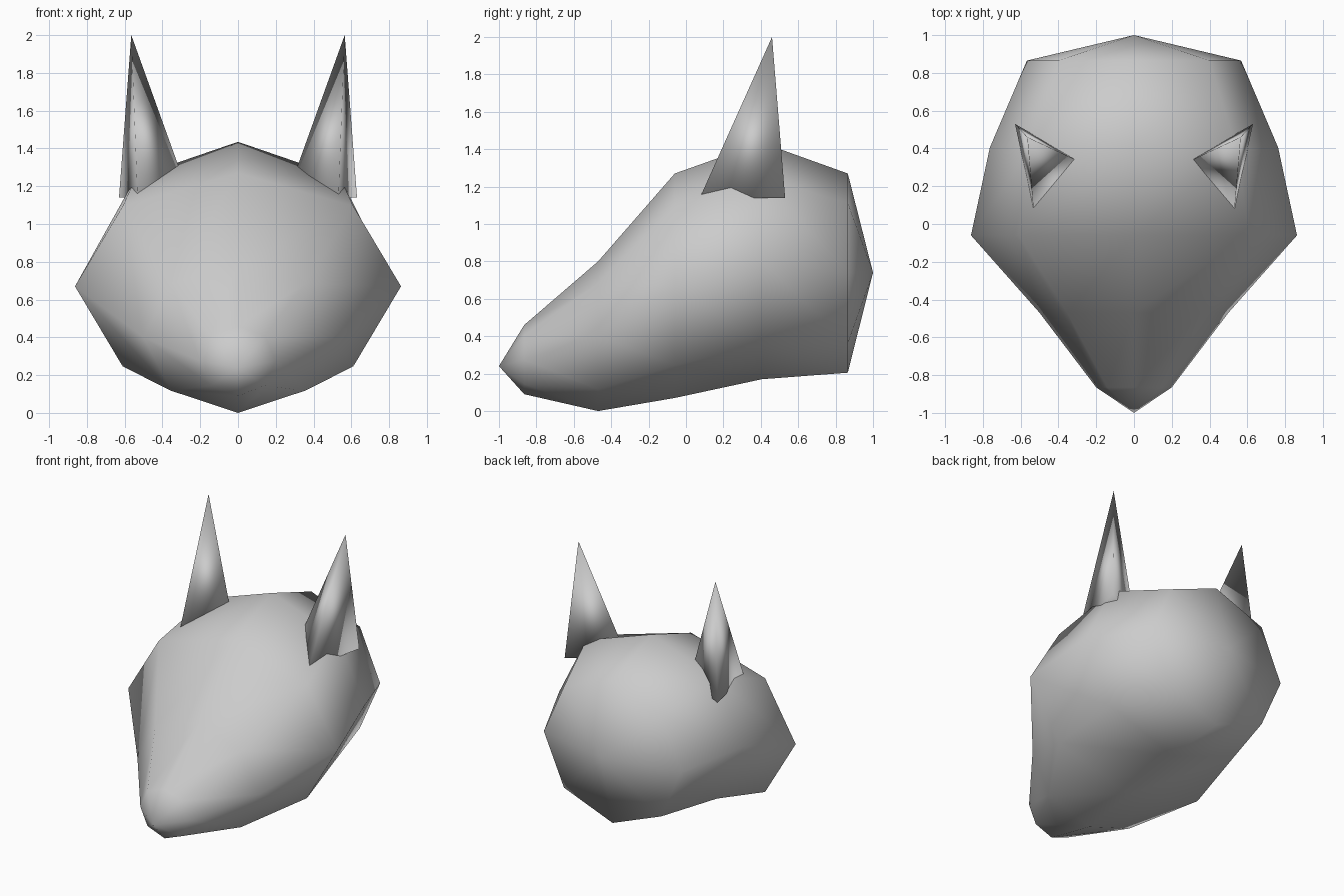
import bpy
import bmesh
import math

if "Cube" in bpy.data.objects:
    bpy.data.objects.remove(bpy.data.objects["Cube"])

fur = bpy.data.materials.new("light_grey")
fur.diffuse_color = (0.6, 0.6, 0.6, 1.0)
fur.use_nodes = True
fur.node_tree.nodes["Principled BSDF"].inputs["Base Color"].default_value = fur.diffuse_color


def finish(name, bm):
    """Turn a bmesh into a smooth-shaded object with the fur colour."""
    bmesh.ops.recalc_face_normals(bm, faces=bm.faces)
    mesh = bpy.data.meshes.new(name)
    bm.to_mesh(mesh)
    bm.free()
    mesh.materials.append(fur)
    mesh.polygons.foreach_set("use_smooth", [True] * len(mesh.polygons))
    obj = bpy.data.objects.new(name, mesh)
    bpy.context.collection.objects.link(obj)
    return obj


# Head: octagonal rings from snout to neck, closed by a point at each end
SIDES = 8
NOSE_TIP = (0, -1.0, 0.24)
BACK_TIP = (0, 1.0, 0.74)
# y, half width, bottom z, top z
RINGS = [
    (-0.865, 0.20, 0.09, 0.46),
    (-0.47, 0.50, 0.00, 0.80),
    (-0.06, 0.863, 0.07, 1.27),
    (0.405, 0.763, 0.17, 1.435),
    (0.865, 0.567, 0.205, 1.27),
]

bm = bmesh.new()
loops = []
for y, half, low, high in RINGS:
    mid, rise = (low + high) / 2, (high - low) / 2
    loops.append([
        bm.verts.new((half * math.sin(math.tau * i / SIDES), y,
                      mid + rise * math.cos(math.tau * i / SIDES)))
        for i in range(SIDES)])
nose, back = bm.verts.new(NOSE_TIP), bm.verts.new(BACK_TIP)
for i in range(SIDES):
    j = (i + 1) % SIDES
    for a, b in zip(loops, loops[1:]):
        bm.faces.new((a[i], a[j], b[j], b[i]))
    bm.faces.new((nose, loops[0][j], loops[0][i]))
    bm.faces.new((back, loops[-1][i], loops[-1][j]))
finish("head", bm)

# Ears: closed three-sided spikes, mirrored left and right
EAR_BASE = [(0.63, 0.53), (0.255, 0.315), (0.532, 0.074)]
EAR_TIP = (0.565, 0.46, 2.0)
EAR_Z = 1.14
for side, name in ((1, "right_ear"), (-1, "left_ear")):
    bm = bmesh.new()
    base = [bm.verts.new((side * x, y, EAR_Z)) for x, y in EAR_BASE]
    tip = bm.verts.new((side * EAR_TIP[0], EAR_TIP[1], EAR_TIP[2]))
    bm.faces.new(base)
    for i in range(3):
        bm.faces.new((base[i], base[(i + 1) % 3], tip))
    finish(name, bm)
